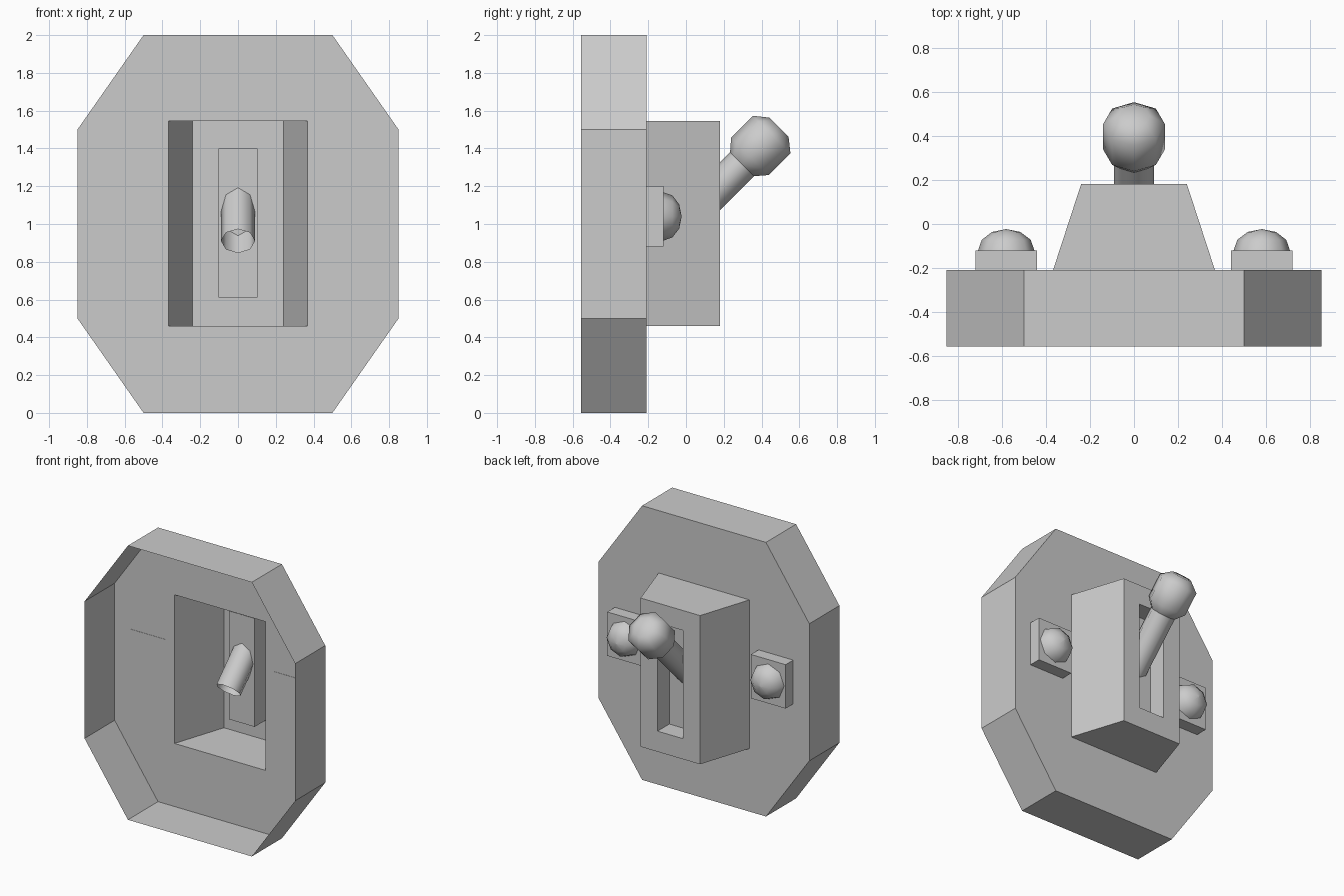
import bpy, bmesh, math
from mathutils import Matrix, Vector

if "Cube" in bpy.data.objects:
    bpy.data.objects.remove(bpy.data.objects["Cube"])

BACK, FACE, TOP, FLOOR = -0.555, -0.208, 0.181, 0.045


def make(name, polys, mirror=False, smooth=False):
    """Object from a list of polygons (each a list of points)."""
    bm = bmesh.new()
    for p in polys:
        bm.faces.new([bm.verts.new(v) for v in p])
    bmesh.ops.remove_doubles(bm, verts=bm.verts, dist=1e-5)
    bmesh.ops.recalc_face_normals(bm, faces=bm.faces)
    me = bpy.data.meshes.new(name)
    bm.to_mesh(me)
    bm.free()
    ob = bpy.data.objects.new(name, me)
    bpy.context.collection.objects.link(ob)
    if mirror:
        m = ob.modifiers.new("Mirror", 'MIRROR')
        m.use_clip = True
    if smooth:
        bpy.ops.object.select_all(action='DESELECT')
        bpy.context.view_layer.objects.active = ob
        ob.select_set(True)
        bpy.ops.object.shade_smooth_by_angle(angle=math.radians(50))
    return ob


def strip(a, b):
    """Quads joining two open paths."""
    return [[a[i], a[i + 1], b[i + 1], b[i]] for i in range(len(a) - 1)]


def lathe(profile, origin, axis, cap=False, n=8):
    """Polygons of (distance, radius) rings turned about an axis."""
    w = Vector(axis).normalized()
    u = Vector((1, 0, 0))
    v = w.cross(u)
    rings = [[Vector(origin) + w * d + r * (u * math.cos(k * math.tau / n)
              + v * math.sin(k * math.tau / n)) for k in range(n + 1)]
             for d, r in profile]
    polys = [q for a, b in zip(rings, rings[1:]) for q in strip(a, b)]
    if cap:
        polys.append(rings[-1][:n])
    return polys


def at(y, pts):
    return [(x, y, z) for x, z in pts]


# Plate: hollow octagonal shell, right half mirrored, opening for the housing
rim = [(0, 0), (.5, 0), (.85, .5), (.85, 1.5), (.5, 2), (0, 2)]
base = [(0, .46), (.367, .46), (.367, 1.545), (0, 1.545)]
make("wall_plate", strip(at(BACK, rim), at(FACE, rim))
     + [at(FACE, rim + base[::-1])], mirror=True)

# Housing: tapered cover with a recessed lever slot
crown = [(0, .46), (.24, .46), (.24, 1.545), (0, 1.545)]
slot = [(0, .61), (.103, .61), (.103, 1.4), (0, 1.4)]
make("switch_housing", strip(at(FACE, base), at(TOP, crown))
     + [at(TOP, crown + slot[::-1])]
     + strip(at(TOP, slot), at(FLOOR, slot)) + [at(FLOOR, slot)], mirror=True)

# Lever and knob, tilted 45 degrees
pivot, tilt = (0, 0, 1.02), (0, 1, 1)
make("lever", lathe([(-.156, .09), (.42, .09)], pivot, tilt), smooth=True)
make("lever_knob", lathe([(.42, .09), (.478, .14), (.642, .14), (.696, .072)],
                         pivot, tilt, cap=True), smooth=True)

# Bolts: square block with a domed head on each side
for side, s in (("right", 1), ("left", -1)):
    block = [(s * .44, .88), (s * .72, .88), (s * .72, 1.2), (s * .44, 1.2)]
    lo, hi = at(FACE - .002, block), at(-.12, block)
    make(side + "_bolt_block", strip(lo + lo[:1], hi + hi[:1]) + [lo, hi])
    dome = [(.097 * math.sin(a), max(.128 * math.cos(a), .0005))
            for a in (math.radians(30 * i) for i in range(4))]
    make(side + "_bolt_dome", lathe(dome, (s * .58, -.12, 1.04), (0, 1, 0),
                                    cap=True), smooth=True)
